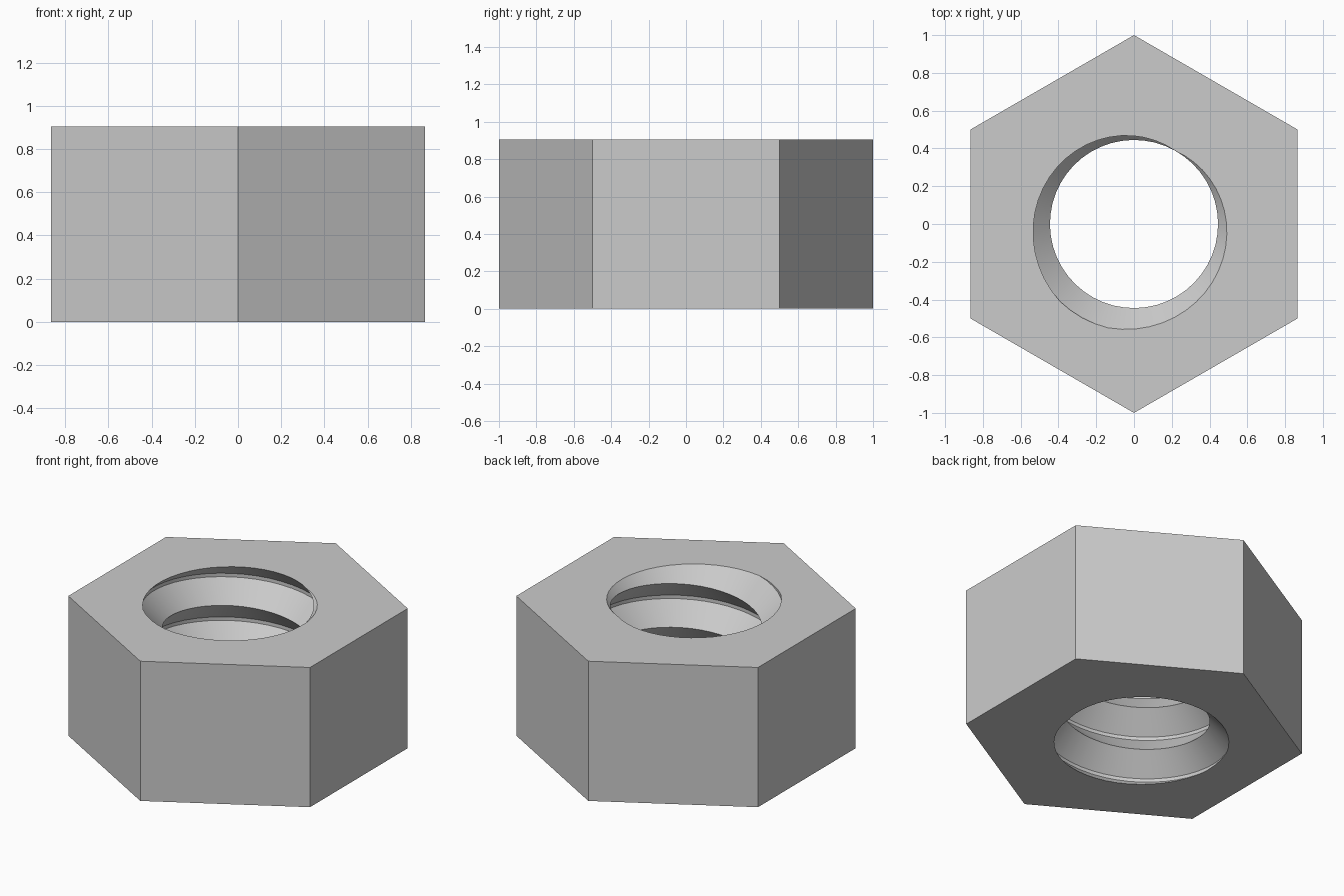
import bpy, bmesh
from math import cos, sin, pi, radians

cube = bpy.data.objects.get("Cube")
if cube:
    bpy.data.objects.remove(cube, do_unlink=True)

HEIGHT = 0.905
PITCH = 0.283
CREST, ROOT = 0.445, 0.567
START = radians(61)      # angle where the crest meets the top face
COLUMNS, TURNS = 48, 6

# Plain steel
steel = bpy.data.materials.new("light_grey_steel")
steel.use_nodes = True
colour = (0.6, 0.6, 0.6, 1)
steel.diffuse_color = colour
steel.node_tree.nodes["Principled BSDF"].inputs["Base Color"].default_value = colour

bm = bmesh.new()

# Threaded bore: a right-handed helix with a sharp crest and a narrow flat root
profile = [(0, CREST), (0.46, ROOT), (0.54, ROOT)]
rows = len(profile) * TURNS
grid = []
for i in range(COLUMNS):
    turn = i / COLUMNS
    a = START + turn * 2 * pi
    column = []
    for j in range(rows):
        dz, r = profile[j % len(profile)]
        z = HEIGHT + PITCH * (turn + dz + j // len(profile) - TURNS + 1)
        column.append(bm.verts.new((r * cos(a), r * sin(a), z)))
    grid.append(column)
grid.append(grid[0][len(profile):])      # one turn later, one pitch higher

for left, right in zip(grid, grid[1:]):
    for j in range(len(right) - 1):
        if j + 1 < len(left):
            bm.faces.new((left[j], left[j + 1], right[j + 1], right[j]))

# Trim the bore flush with both end faces
for z, up in ((HEIGHT, 1), (0, -1)):
    bmesh.ops.bisect_plane(bm, geom=bm.verts[:] + bm.edges[:] + bm.faces[:], dist=1e-5,
                           plane_co=(0, 0, z), plane_no=(0, 0, up), clear_outer=True)


def rim_edges(z):
    return [e for e in bm.edges if e.is_boundary
            and all(abs(v.co.z - z) < 1e-4 for v in e.verts)]


# Hexagonal walls
rims = {z: rim_edges(z) for z in (0, HEIGHT)}
rings = {z: [bm.verts.new((cos(radians(30 + 60 * k)), sin(radians(30 + 60 * k)), z))
             for k in range(6)] for z in rims}
low, high = rings[0], rings[HEIGHT]
for k in range(6):
    n = (k + 1) % 6
    bm.faces.new((low[k], low[n], high[n], high[k]))

# End faces between the hexagon and the bore
for z, rim in rims.items():
    ring = rings[z]
    outline = [bm.edges.get((ring[k], ring[(k + 1) % 6])) for k in range(6)]
    bmesh.ops.triangle_fill(bm, edges=rim + outline, use_beauty=True,
                            normal=(0, 0, 1 if z else -1))

bmesh.ops.recalc_face_normals(bm, faces=bm.faces[:])
mesh = bpy.data.meshes.new("hex_nut")
bm.to_mesh(mesh)
bm.free()
mesh.materials.append(steel)

nut = bpy.data.objects.new("hex_nut", mesh)
bpy.context.collection.objects.link(nut)
bpy.context.view_layer.objects.active = nut
nut.select_set(True)
bpy.ops.object.shade_smooth_by_angle(angle=radians(30))
